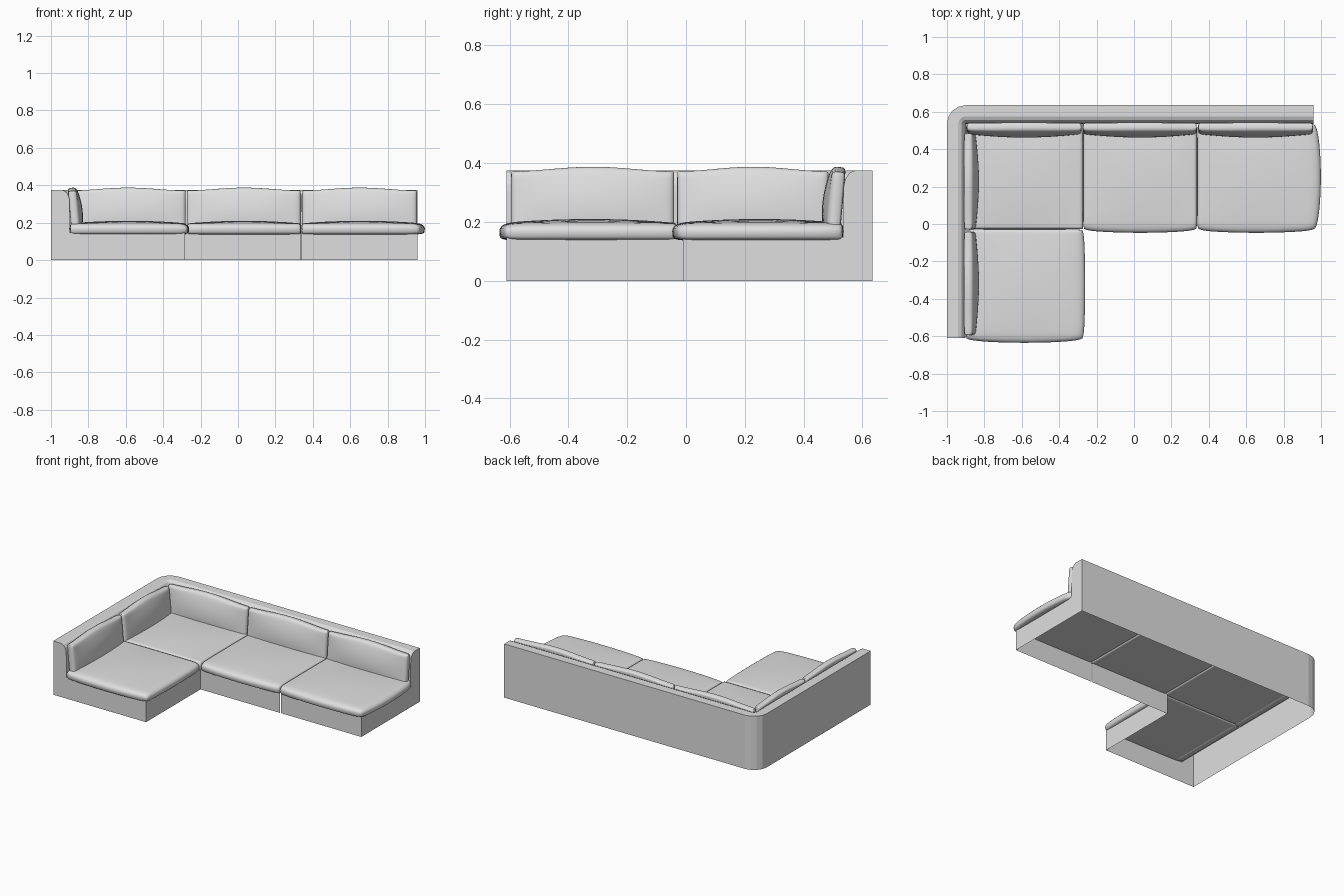
import bpy, bmesh, math
from mathutils import Matrix, Vector

if "Cube" in bpy.data.objects:
    bpy.data.objects.remove(bpy.data.objects["Cube"], do_unlink=True)

fabric = bpy.data.materials.new("grey fabric")
fabric.use_nodes = True
fabric.diffuse_color = (0.74, 0.74, 0.74, 1)
fabric.node_tree.nodes["Principled BSDF"].inputs["Base Color"].default_value = (0.74, 0.74, 0.74, 1)


def finish(bm, name, smooth=None):
    bmesh.ops.remove_doubles(bm, verts=bm.verts, dist=0.0003)
    bmesh.ops.recalc_face_normals(bm, faces=bm.faces)
    mesh = bpy.data.meshes.new(name)
    bm.to_mesh(mesh)
    bm.free()
    mesh.materials.append(fabric)
    obj = bpy.data.objects.new(name, mesh)
    bpy.context.collection.objects.link(obj)
    if smooth:
        bpy.ops.object.select_all(action="DESELECT")
        obj.select_set(True)
        bpy.context.view_layer.objects.active = obj
        bpy.ops.object.shade_smooth_by_angle(angle=math.radians(smooth))


def bridge(bm, a, b):
    for i in range(len(a) - 1):
        bm.faces.new((a[i], a[i + 1], b[i + 1], b[i]))


# Backrest frame: a profile (inward distance, height) swept round the corner
def backrest():
    R, steps = 0.1, 4
    profile = [(0, 0), (0, 0.375), (0.06, 0.375), (0.078, 0.367),
               (0.091, 0.35), (0.098, 0.328), (R, 0.3), (R, 0.14)]
    stations = [(Vector((-1, -0.61)), Vector((1, 0)))]
    for i in range(steps + 1):
        t = math.pi / 2 * i / steps
        inward = Vector((math.cos(t), -math.sin(t)))
        stations.append((Vector((-1 + R, 0.635 - R)) - R * inward, inward))
    stations.append((Vector((0.96, 0.635)), Vector((0, -1))))
    bm = bmesh.new()
    rings = []
    for p, inward in stations:
        rings.append([bm.verts.new((*(p + d * inward), z)) for d, z in profile])
    for a, b in zip(rings, rings[1:]):
        bridge(bm, a, b)
    # flat end panels reaching the floor
    for ring, (p, inward) in ((rings[0], stations[0]), (rings[-1], stations[-1])):
        bm.faces.new(ring + [bm.verts.new((*(p + R * inward), 0))])
    finish(bm, "backrest_frame")


# Plinth: thin upright panels, open underneath
def plinth(name, points):
    bm = bmesh.new()
    low = [bm.verts.new((x, y, 0)) for x, y in points]
    top = [bm.verts.new((x, y, 0.148)) for x, y in points]
    bridge(bm, low, top)
    finish(bm, name)


# Cushion: domed top and flat underside joined at the rim
# bulge = outward swell of the left, right, front and back sides
# roll = how sharply each of those sides rounds over (higher is squarer)
def cushion(name, matrix, half, up, down, crown, bulge, roll, swell, corner, n=28):
    bm = bmesh.new()
    line = [math.sin(math.pi / 2 * (2 * i / n - 1)) for i in range(n + 1)]

    def point(u, v, side):
        i, j = int(u > 0), 2 + int(v > 0)
        x = u * (half[0] + bulge[i] * (1 - v * v) ** swell)
        y = v * (half[1] + bulge[j] * (1 - u * u) ** swell)
        pull = corner * abs(u * v) ** 12
        x -= math.copysign(pull, u)
        y -= math.copysign(pull, v)
        rim = max(0, (1 - abs(u) ** roll[i]) * (1 - abs(v) ** roll[j]))
        dome = (1 - u * u) * (1 - v * v)
        z = up * rim ** 0.5 + crown * dome if side > 0 else -down * rim ** 0.22
        return matrix @ Vector((x, y, z))

    for side in (1, -1):
        rows = [[bm.verts.new(point(u, v, side)) for u in line] for v in line]
        for a, b in zip(rows, rows[1:]):
            bridge(bm, a, b)
    finish(bm, name, 50)


def seat(name, x0, x1, y0, y1, bulge):
    centre = Matrix.Translation(((x0 + x1) / 2, (y0 + y1) / 2, 0.168))
    # free sides are rolled, sides against a neighbour stay square
    roll = [18 if b else 80 for b in bulge]
    cushion(name, centre, ((x1 - x0) / 2, (y1 - y0) / 2), 0.028, 0.031, 0.014,
            bulge, roll, 0.7, 0.005 if any(bulge) else 0)


# Back cushions are tucked down through the seat behind them
def back_cushion(name, start, end, side=False):
    mid = (start + end) / 2
    place = (-0.872, mid, 0.253) if side else (mid, 0.505, 0.253)
    turn = Matrix.Rotation(math.pi / 2 if side else 0, 4, "Z")
    lean = Matrix.Rotation(math.radians(85), 4, "X")
    cushion(name, Matrix.Translation(place) @ turn @ lean, ((end - start) / 2, 0.12),
            0.019, 0.027, 0.023, (0, 0, 0, 0.015), (40, 40, 20, 20), 2.4, 0.002)


backrest()
plinth("corner_plinth", [(-0.9, -0.61), (-0.283, -0.61), (-0.283, -0.01), (0.333, -0.01)])
plinth("end_plinth", [(0.339, -0.01), (0.96, -0.01), (0.96, 0.535)])

seat("chaise_seat", -0.9, -0.271, -0.616, -0.028, (0, 0.01, 0.019, 0))
seat("corner_seat", -0.9, -0.272, -0.028, 0.535, (0, 0, 0, 0))
seat("middle_seat", -0.272, 0.338, -0.03, 0.535, (0, 0, 0.017, 0))
seat("end_seat", 0.338, 0.97, -0.03, 0.535, (0, 0.029, 0.017, 0))

back_cushion("chaise_back_cushion", -0.595, -0.04, True)
back_cushion("corner_side_cushion", -0.03, 0.485, True)
back_cushion("corner_back_cushion", -0.895, -0.28)
back_cushion("middle_back_cushion", -0.274, 0.336)
back_cushion("end_back_cushion", 0.343, 0.957)
